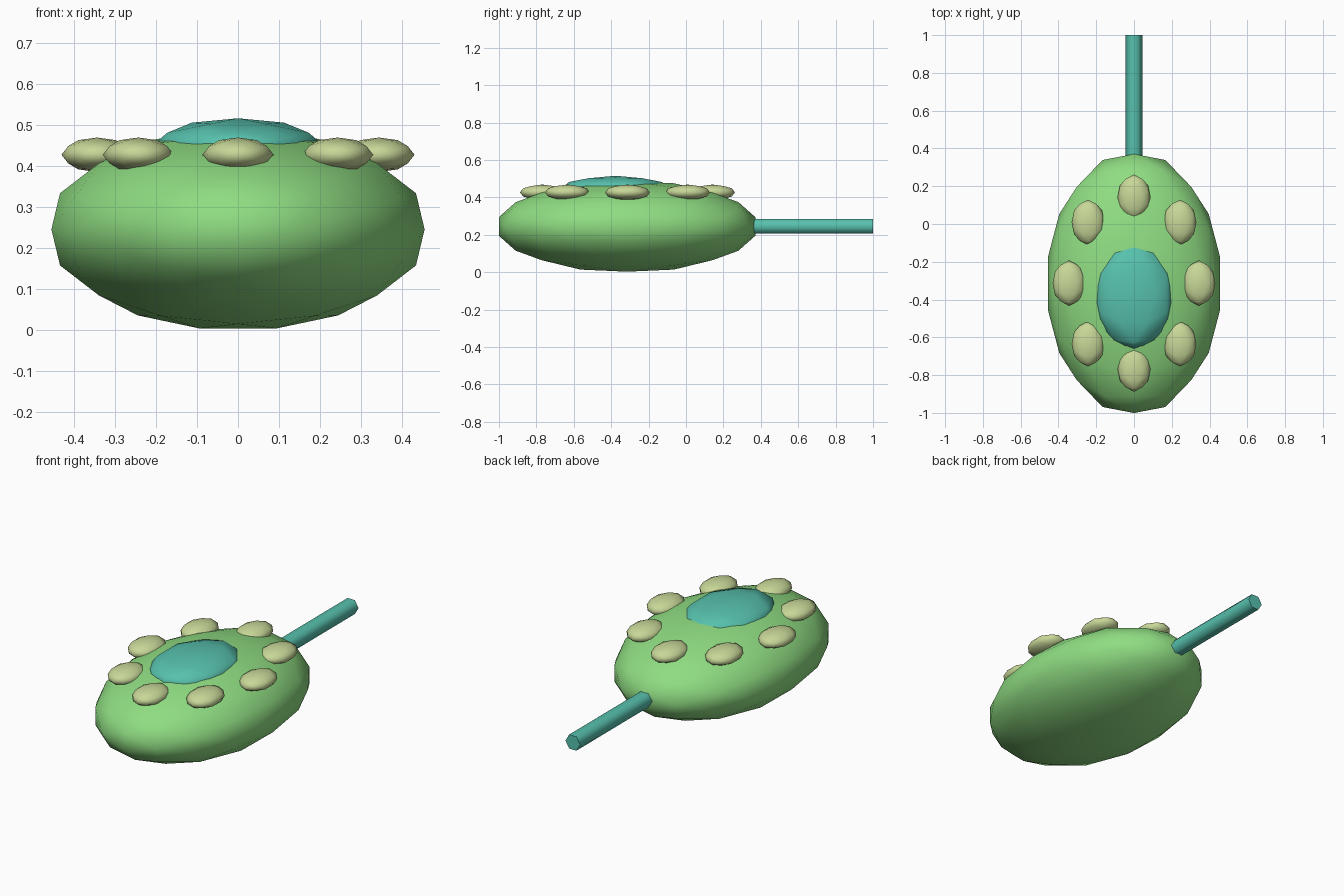
import bpy, bmesh, math
from mathutils import Vector

if "Cube" in bpy.data.objects:
    bpy.data.objects.remove(bpy.data.objects["Cube"])


def material(name, rgb):
    m = bpy.data.materials.new(name)
    m.diffuse_color = (*rgb, 1)
    m.use_nodes = True
    m.node_tree.nodes["Principled BSDF"].inputs["Base Color"].default_value = m.diffuse_color
    return m


GREEN = material("leaf_green", (0.275, 0.72, 0.223))
TEAL = material("teal", (0.095, 0.533, 0.418))
OLIVE = material("pale_olive", (0.578, 0.686, 0.314))


def finish(bm, name, mat, angle):
    """Turn a bmesh into a smooth-shaded object with one material."""
    bmesh.ops.recalc_face_normals(bm, faces=bm.faces)
    mesh = bpy.data.meshes.new(name)
    bm.to_mesh(mesh)
    bm.free()
    mesh.materials.append(mat)
    obj = bpy.data.objects.new(name, mesh)
    bpy.context.collection.objects.link(obj)
    bpy.ops.object.select_all(action='DESELECT')
    obj.select_set(True)
    bpy.context.view_layer.objects.active = obj
    bpy.ops.object.shade_smooth_by_angle(angle=math.radians(angle))
    return obj


def ellipsoid(name, center, radii, cuts, mat):
    """Geodesic ellipsoid whose base edges line up with the axes."""
    bm = bmesh.new()
    phi = (1 + 5 ** 0.5) / 2
    for a in (-1, 1):
        for b in (-phi, phi):
            for co in ((a, 0, b), (0, b, a), (b, a, 0)):
                bm.verts.new(co)
    bmesh.ops.convex_hull(bm, input=bm.verts[:])
    bmesh.ops.subdivide_edges(bm, edges=bm.edges[:], cuts=cuts, use_grid_fill=True)
    for v in bm.verts:
        n = v.co.normalized()
        v.co = Vector(n[i] * radii[i] for i in range(3))
    obj = finish(bm, name, mat, 80)
    obj.location = center
    return obj


# Flattened oval body and the shallow dome on top
ellipsoid("body", (0, -0.315, 0.245), (0.465, 0.70, 0.247), 2, GREEN)
ellipsoid("top_dome", (0, -0.377, 0.445), (0.214, 0.292, 0.071), 1, TEAL)

# Ring of eight oval bumps
for i in range(8):
    a = i * math.pi / 4
    ellipsoid(f"bump_{i + 1}",
              (0.344 * math.cos(a), -0.313 + 0.455 * math.sin(a), 0.427),
              (0.087, 0.12, 0.042), 1, OLIVE)

# Six-sided rear stick along y
bm = bmesh.new()
bmesh.ops.create_cone(bm, cap_ends=True, segments=6, radius1=0.045, radius2=0.045, depth=0.64)
for v in bm.verts:
    x, y, z = v.co
    if abs(x) > 0.044:      # corners on x: turn the hexagon so corners point up
        x, y = y, x
        v.co = (x, z, y)
    else:
        v.co = (y, z, x)
stick = finish(bm, "rear_stick", TEAL, 65)
stick.location = (0, 0.68, 0.245)
